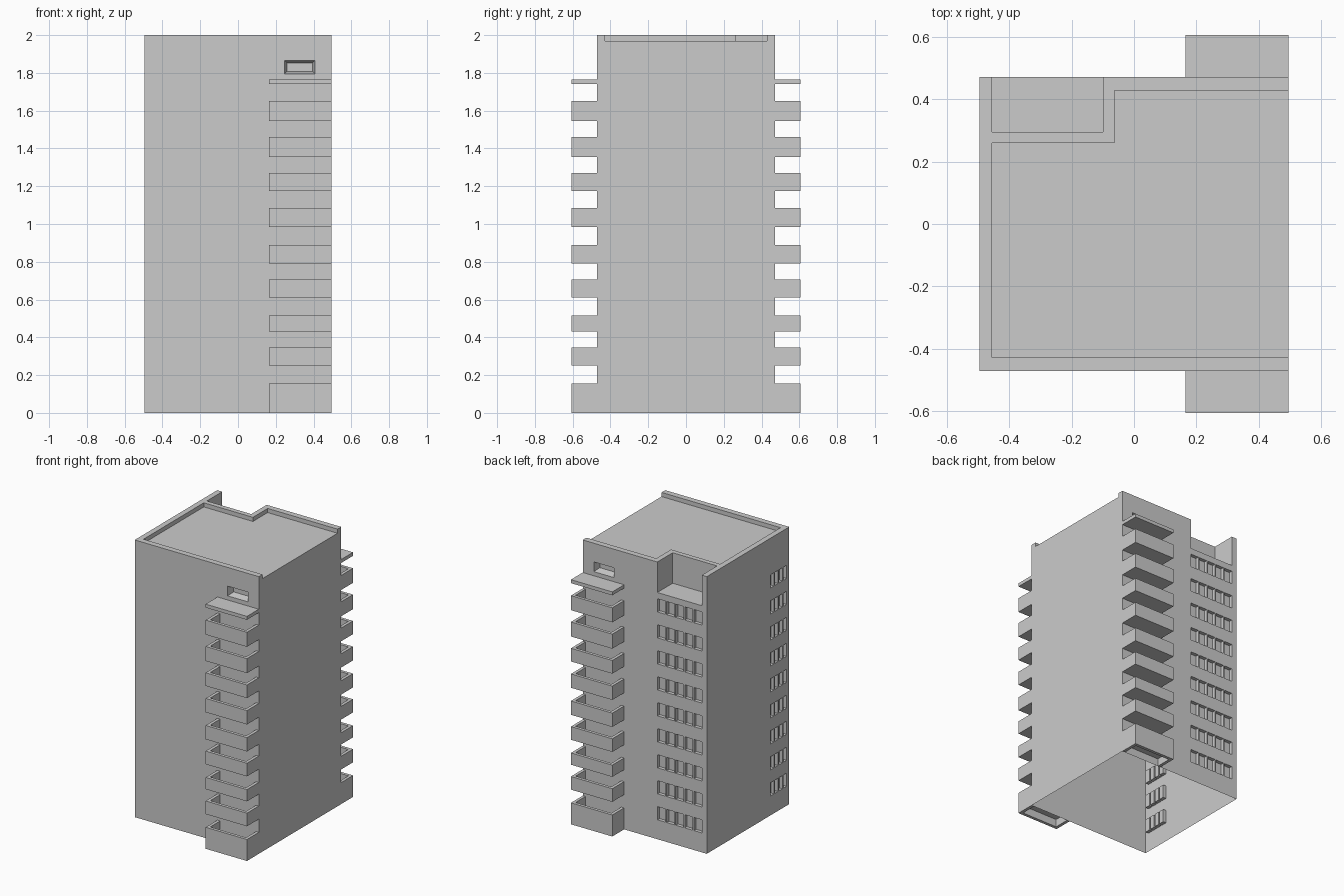
import bpy, bmesh
from mathutils import Vector

if "Cube" in bpy.data.objects:
    bpy.data.objects.remove(bpy.data.objects["Cube"])

PITCH = 0.1875


def prism(bm, pts, z0, z1):
    """Closed prism over a counter-clockwise outline."""
    lo = [bm.verts.new((x, y, z0)) for x, y in pts]
    hi = [bm.verts.new((x, y, z1)) for x, y in pts]
    bm.faces.new(lo[::-1])
    bm.faces.new(hi)
    for i in range(len(pts)):
        j = (i + 1) % len(pts)
        bm.faces.new((lo[i], lo[j], hi[j], hi[i]))


def box(bm, x0, x1, y0, y1, z0, z1):
    prism(bm, [(x0, y0), (x1, y0), (x1, y1), (x0, y1)], z0, z1)


def make(name, bm):
    bmesh.ops.recalc_face_normals(bm, faces=bm.faces[:])
    me = bpy.data.meshes.new(name)
    bm.to_mesh(me)
    bm.free()
    ob = bpy.data.objects.new(name, me)
    bpy.context.collection.objects.link(ob)
    return ob


# Main block
bm = bmesh.new()
box(bm, -0.495, 0.495, -0.47, 0.47, 0, 2)
tower = make("tower_body", bm)

# Roof recess (open on the right side) and corner terrace
bm = bmesh.new()
prism(bm, [(-0.455, -0.428), (0.6, -0.428), (0.6, 0.428), (-0.063, 0.428),
           (-0.063, 0.26), (-0.455, 0.26)], 1.97, 2.1)
box(bm, -0.455, -0.10, 0.295, 0.6, 1.78, 2.1)

# Window recesses on the back and the left side
for row in range(9):
    z = 0.14 + row * PITCH
    for i in range(5):
        x = -0.455 + i * 0.0725
        box(bm, x, x + 0.063, 0.445, 0.6, z, z + 0.095)
    for i in range(4):
        y = -0.44 + i * 0.048
        box(bm, -0.6, -0.47, y, y + 0.038, z, z + 0.095)

# Tapered top openings on front and back
for s in (-1, 1):
    rings = []
    for y, d in ((0.42, 0.013), (0.47, 0), (0.55, 0)):
        rings.append([bm.verts.new((x, s * y, z)) for x, z in (
            (0.247 + d, 1.795 + d), (0.407 - d, 1.795 + d),
            (0.407 - d, 1.865 - d), (0.247 + d, 1.865 - d))])
    bm.faces.new(rings[0])
    bm.faces.new(rings[-1])
    for a, b in zip(rings, rings[1:]):
        for i in range(4):
            j = (i + 1) % 4
            bm.faces.new((a[i], a[j], b[j], b[i]))
cutter = make("recess_cutter", bm)
cutter.hide_render = True
mod = tower.modifiers.new("recesses", 'BOOLEAN')
mod.operation = 'DIFFERENCE'
mod.solver = 'EXACT'
mod.object = cutter
bpy.context.view_layer.objects.active = tower
bpy.ops.object.modifier_apply(modifier=mod.name)
bpy.data.objects.remove(cutter)

# The block is an open shell underneath
bm = bmesh.new()
bm.from_mesh(tower.data)
under = [f for f in bm.faces if all(abs(v.co.z) < 1e-4 for v in f.verts)]
bmesh.ops.delete(bm, geom=under, context='FACES')
bm.to_mesh(tower.data)
bm.free()


# Balcony trays: a U-shaped parapet around a floor slab
def balcony(name, s, z0, z1, floor):
    bm = bmesh.new()
    t = 0.022
    xa, xb, yi, yo = 0.165, 0.495, 0.47, 0.605
    prism(bm, [(xa, s * yi), (xa, s * yo), (xb, s * yo), (xb, s * yi),
               (xb - t, s * yi), (xb - t, s * (yo - t)),
               (xa + t, s * (yo - t)), (xa + t, s * yi)], z0, z1)
    ya, yb = sorted((s * yi, s * (yo - t)))
    box(bm, xa + t, xb - t, ya, yb, floor, floor + 0.018)
    make(name, bm)


LEVELS = [(0, 0.155), (0.25, 0.345), (0.43, 0.515), (0.61, 0.705),
          (0.79, 0.89), (0.985, 1.085), (1.175, 1.27), (1.355, 1.46),
          (1.545, 1.65)]
for s, side in ((-1, "front"), (1, "back")):
    for i, (z0, z1) in enumerate(LEVELS):
        balcony(f"{side}_balcony_{i + 1}", s, z0, z1, z0 if i else 0.055)
    # Canopy slab above the top balcony
    bm = bmesh.new()
    ya, yb = sorted((s * 0.47, s * 0.605))
    box(bm, 0.165, 0.495, ya, yb, 1.74, 1.765)
    make(f"{side}_canopy", bm)
